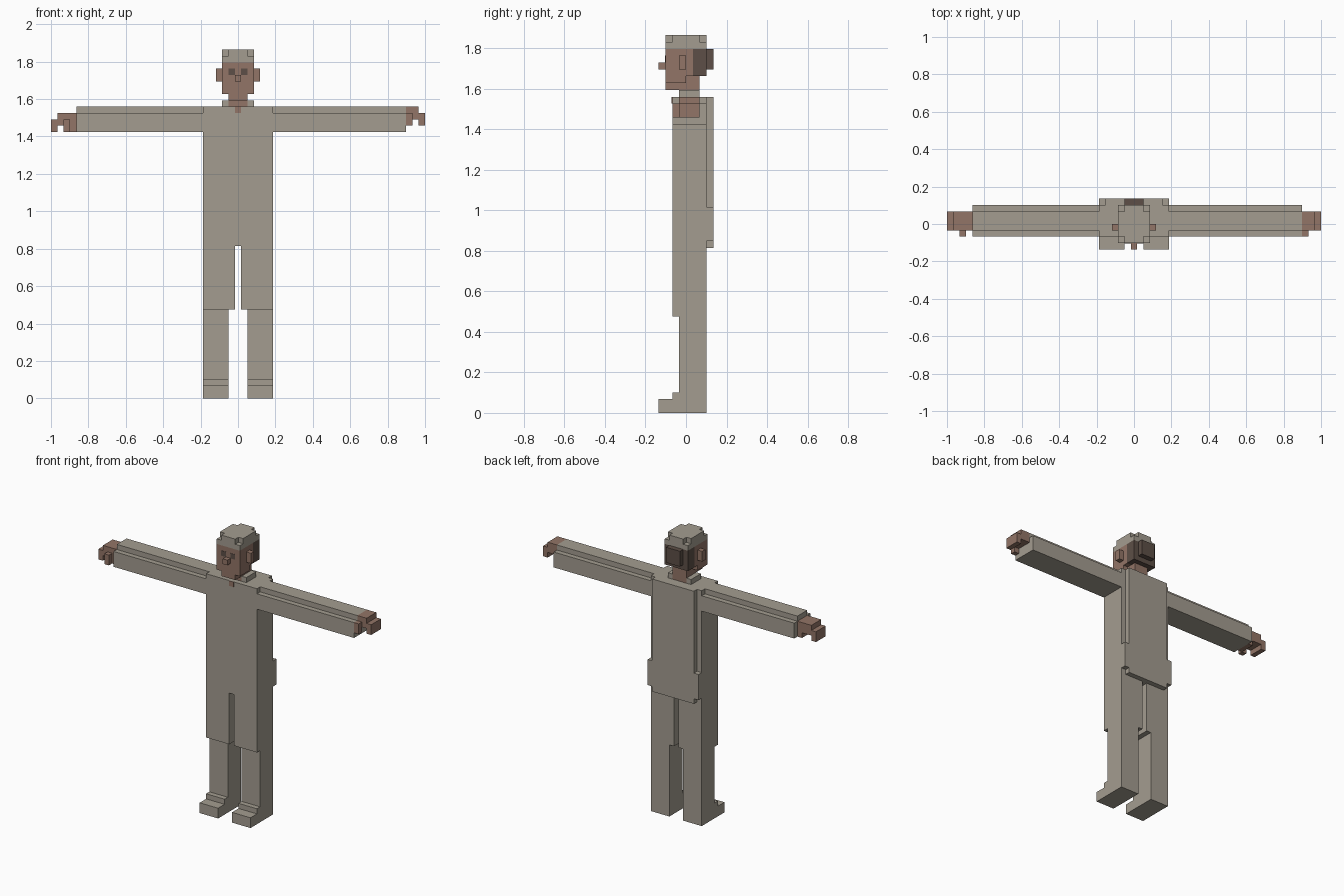
import bpy, bmesh
from mathutils import Vector

V = 2 / 59  # edge length of one block

cube = bpy.data.objects.get("Cube")
if cube:
    bpy.data.objects.remove(cube, do_unlink=True)


def material(name, rgb):
    m = bpy.data.materials.new(name)
    m.use_nodes = True
    m.diffuse_color = (*rgb, 1)
    bsdf = next(n for n in m.node_tree.nodes if n.type == 'BSDF_PRINCIPLED')
    bsdf.inputs["Base Color"].default_value = (*rgb, 1)
    bsdf.inputs["Roughness"].default_value = 0.9
    return m


cloth = material("warm grey cloth", (0.37, 0.335, 0.28))
skin = material("brown skin", (0.29, 0.178, 0.135))
hair_dark = material("dark brown hair", (0.11, 0.078, 0.063))


def part(name, mat, *boxes):
    """One object from boxes (x0, x1, y0, y1, z0, z1) in block units."""
    bm = bmesh.new()
    for x0, x1, y0, y1, z0, z1 in boxes:
        lo, hi = Vector((x0, y0, z0)), Vector((x1, y1, z1))
        verts = bmesh.ops.create_cube(bm, size=1)["verts"]
        for v in verts:
            v.co = ((lo + hi) / 2 + v.co * (hi - lo)) * V
    mesh = bpy.data.meshes.new(name)
    bm.to_mesh(mesh)
    bm.free()
    mesh.materials.append(mat)
    obj = bpy.data.objects.new(name, mesh)
    bpy.context.collection.objects.link(obj)
    return obj


def side(s, box, dz=0):
    """Place a box given for the +x side on side s."""
    x0, x1, y0, y1, z0, z1 = box
    a, b = sorted((s * x0, s * x1))
    return (a, b, y0, y1, z0 + dz, z1 + dz)


# Torso with the raised back panel, wider at the hips
part("torso", cloth, (-5.5, 5.5, -2, 3, 24, 46))
part("back_panel", cloth, (-4.5, 4.5, 3, 4, 24, 25), (-5.5, 5.5, 3, 4, 25, 30),
     (-4.5, 4.5, 3, 4, 30, 46))
part("open_neckline", skin, (-0.5, 0.5, -2.1, -1.9, 45, 46))

for s, label in ((1, "left"), (-1, "right")):
    # Legs and shoes
    part(label + "_thigh", cloth, side(s, (0.5, 5.5, -2, 3, 14, 24)))
    part(label + "_shin", cloth, side(s, (1.5, 5.5, -1, 3, 3, 14)))
    part(label + "_shoe", cloth, side(s, (1.5, 5.5, -4, 3, 0, 2)),
         side(s, (1.5, 5.5, -2, 3, 2, 3)))
    # Sleeves, the left one a block longer
    end = 26.5 if s > 0 else 25.5
    part(label + "_sleeve", cloth, side(s, (5.5, end, -2, 3, 42, 45)),
         side(s, (5.5, end, -1, 2, 45, 46)))
    # Hands, the left one a block higher
    dz = 1 if s > 0 else 0
    hand = [(26.5, 28.5, -1, 2, 43, 45), (28.5, 29.5, -1, 2, 42, 44),
            (26.5, 27.5, -2, -1, 42, 44)]
    if s < 0:
        hand.append((25.5, 26.5, -1, 2, 42, 45))
    part(label + "_hand", skin, *[side(s, b, dz) for b in hand])
    # Collar, ears and eyes
    part(label + "_collar", cloth, side(s, (1.5, 2.5, -1, 2, 46, 47)))
    part(label + "_ear", skin, side(s, (2.5, 3.5, -1, 0, 50, 52)))
    part(label + "_eye", hair_dark, side(s, (0.5, 1.5, -3.06, -2.9, 51, 52)))

# Neck, jaw, face and nose
part("neck", skin, (-1.5, 1.5, -1, 2, 46, 47))
part("jaw", skin, (-1.5, 1.5, -3, 2, 47, 48), (-1.5, 1.5, 0, 2, 48, 49))
part("face", skin, (-2.5, 2.5, -3, 0, 48, 53), (-2.5, 2.5, 0, 1, 49, 53))
part("nose", skin, (-0.5, 0.5, -4, -3, 50, 51))

# Hair at the back of the head
part("hair", hair_dark, (-2.5, 2.5, 1, 3, 49, 53), (-1.5, 1.5, 3, 4, 50, 53))

# Cap: full lower layer, top layer with its corners cut
part("cap", cloth, (-2.5, 2.5, -3, 3, 53, 54), (-1.5, 1.5, -3, 3, 54, 55),
     (-2.5, -1.5, -2, 2, 54, 55), (1.5, 2.5, -2, 2, 54, 55))
